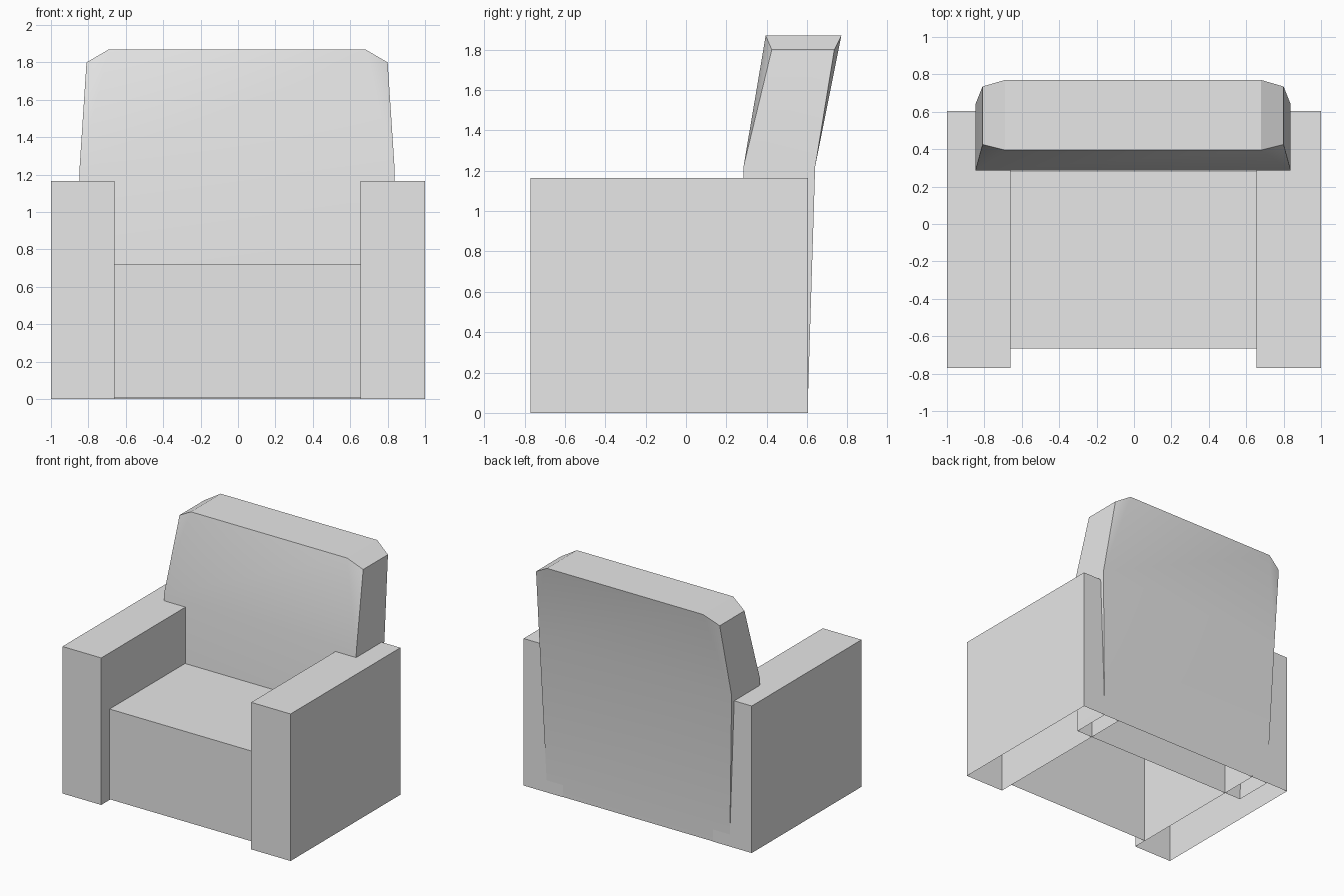
import bpy
import bmesh
import math

default = bpy.data.objects.get("Cube")
if default:
    bpy.data.objects.remove(default, do_unlink=True)

# One plain upholstery colour
grey = bpy.data.materials.new("light_grey_upholstery")
grey.use_nodes = True
colour = (0.8, 0.8, 0.8, 1)
grey.diffuse_color = colour
grey.node_tree.nodes["Principled BSDF"].inputs["Base Color"].default_value = colour


def add_object(name, bm):
    bmesh.ops.recalc_face_normals(bm, faces=bm.faces)
    # Undersides are open: drop the floor faces once normals are set
    floor = [f for f in bm.faces if f.normal.z < -0.9]
    bmesh.ops.delete(bm, geom=floor, context='FACES')
    mesh = bpy.data.meshes.new(name)
    bm.to_mesh(mesh)
    bm.free()
    mesh.materials.append(grey)
    obj = bpy.data.objects.new(name, mesh)
    bpy.context.collection.objects.link(obj)
    return obj


def open_box(name, low, high):
    bm = bmesh.new()
    bmesh.ops.create_cube(bm, size=1)
    for v in bm.verts:
        v.co = [lo + (c + 0.5) * (hi - lo) for c, lo, hi in zip(v.co, low, high)]
    return add_object(name, bm)


# Arms and seat
open_box("left_arm", (0.655, -0.77, 0), (1, 0.605, 1.165))
open_box("right_arm", (-1, -0.77, 0), (-0.66, 0.605, 1.165))
open_box("seat", (-0.66, -0.665, 0.005), (0.655, 0.28, 0.72))

# Backrest: half width, height, front depth, rear depth at each level
levels = [(0.80, 0, 0.285, 0.602),
          (0.843, 1.22, 0.285, 0.64),
          (0.805, 1.80, 0.425, 0.735),
          (0.685, 1.87, 0.395, 0.77)]
shift = -0.005
bm = bmesh.new()
rings = []
for half, z, front, rear in levels:
    corners = [(-half, front), (half, front), (half, rear), (-half, rear)]
    rings.append([bm.verts.new((x + shift, y, z)) for x, y in corners])

bm.faces.new(rings[0])
bm.faces.new(rings[3])
for a, b in zip(rings[:2], rings[1:3]):
    if a is rings[0]:
        # Straight lower front and rear
        bm.faces.new((a[0], a[1], b[1], b[0]))
        bm.faces.new((a[2], a[3], b[3], b[2]))
    for i, j in ((1, 2), (3, 0)):
        bm.faces.new((a[i], a[j], b[j], b[i]))

# Leaning upper panels with bevelled corner triangles
shoulder, corner, top = rings[1:]
for i, j in ((0, 1), (2, 3)):
    bm.faces.new((shoulder[i], shoulder[j], top[j], top[i]))
    for k in (i, j):
        bm.faces.new((shoulder[k], corner[k], top[k]))
# Sloped top corners
for i, j in ((1, 2), (3, 0)):
    bm.faces.new((corner[i], corner[j], top[j], top[i]))
backrest = add_object("backrest", bm)

# Soft shading across the shallow bends only
bpy.ops.object.select_all(action='DESELECT')
backrest.select_set(True)
bpy.context.view_layer.objects.active = backrest
bpy.ops.object.shade_smooth_by_angle(angle=math.radians(30))
